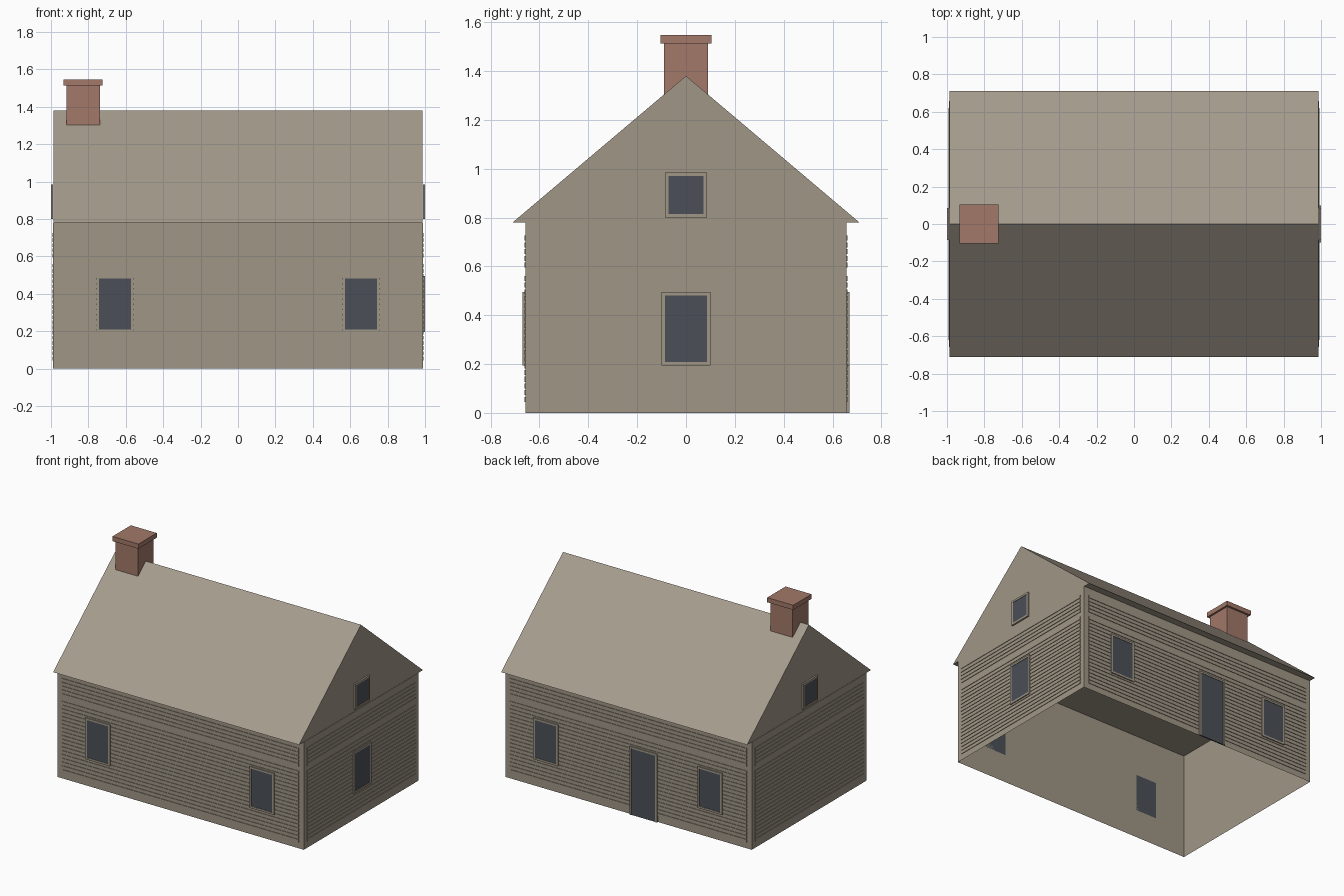
import bpy, bmesh
from math import pi
from mathutils import Matrix, Vector

cube = bpy.data.objects.get("Cube")
if cube:
    bpy.data.objects.remove(cube, do_unlink=True)


def material(name, rgb):
    m = bpy.data.materials.new(name)
    m.use_nodes = True
    m.diffuse_color = (*rgb, 1)
    m.node_tree.nodes["Principled BSDF"].inputs["Base Color"].default_value = (*rgb, 1)
    return m


timber = material("weathered timber", (0.35, 0.305, 0.24))
shingle = material("roof shingle", (0.38, 0.33, 0.27))
brick = material("chimney brick", (0.36, 0.19, 0.14))
glass = material("dark slate panes", (0.07, 0.08, 0.095))


def add_box(bm, lo, hi, turn=0):
    """Axis-aligned box between two corners, then turned about z."""
    lo, hi = Vector(lo), Vector(hi)
    mat = (Matrix.Rotation(turn, 4, 'Z') @ Matrix.Translation((lo + hi) / 2)
           @ Matrix.Diagonal((*(hi - lo), 1)))
    bmesh.ops.create_cube(bm, size=1, matrix=mat)


def finish(bm, name, *mats):
    mesh = bpy.data.meshes.new(name)
    bm.to_mesh(mesh)
    bm.free()
    for m in mats:
        mesh.materials.append(m)
    obj = bpy.data.objects.new(name, mesh)
    bpy.context.collection.objects.link(obj)
    return obj


HX, HY, EAVE, RIDGE = 0.988, 0.657, 0.78, 1.38
ROOF_X, ROOF_Y = 0.986, 0.71

# Wall shell, open underneath
bm = bmesh.new()
add_box(bm, (-HX, -HY, 0), (HX, HY, EAVE))
bm.normal_update()
bmesh.ops.delete(bm, geom=[f for f in bm.faces if f.normal.z < -0.5], context='FACES')
finish(bm, "house_walls", timber)

# Roof prism with timber gable ends
bm = bmesh.new()
section = [(-ROOF_Y, EAVE), (ROOF_Y, EAVE), (0, RIDGE)]
gable = bm.faces.new([bm.verts.new((-ROOF_X, y, z)) for y, z in section])
swept = bmesh.ops.extrude_face_region(bm, geom=[gable], use_keep_orig=True)
bmesh.ops.translate(bm, vec=(2 * ROOF_X, 0, 0),
                    verts=[v for v in swept["geom"] if isinstance(v, bmesh.types.BMVert)])
bmesh.ops.recalc_face_normals(bm, faces=bm.faces)
for f in bm.faces:
    f.material_index = 0 if f.normal.z > 0.1 else 1
finish(bm, "gable_roof", shingle, timber)

# Each wall: turn about z, distance from centre, half width of its siding
WALLS = {
    "front": (0, HY, 0.95),
    "right_end": (pi / 2, HX, 0.62),
    "back": (pi, HY, 0.95),
    "left_end": (-pi / 2, HX, 0.62),
}

# Horizontal siding boards, with one plain course left between the two bands
PITCH, GAP, FIRST, COURSES, PLAIN = 0.0275, 0.007, 0.045, 25, 19
for wall, (turn, dist, half) in WALLS.items():
    bm = bmesh.new()
    for i in range(COURSES):
        if i == PLAIN:
            continue
        z = FIRST + i * PITCH
        add_box(bm, (-half, -dist - 0.004, z), (half, -dist, z + PITCH - GAP), turn)
    finish(bm, wall + "_siding", timber)


def opening(name, wall, u0, u1, z0, z1, sill=True):
    """Framed pane on a wall; u runs to the right as seen from outside."""
    turn, dist, _ = WALLS[wall]
    rim, out = 0.014, -dist - 0.012
    base = z0 + rim if sill else z0
    bm = bmesh.new()
    for a, b in ((u0, u0 + rim), (u1 - rim, u1)):
        add_box(bm, (a, out, z0), (b, -dist, z1), turn)
    add_box(bm, (u0 + rim, out, z1 - rim), (u1 - rim, -dist, z1), turn)
    if sill:
        add_box(bm, (u0 + rim, out, z0), (u1 - rim, -dist, base), turn)
    finish(bm, name + "_frame", timber)
    bm = bmesh.new()
    add_box(bm, (u0 + rim, -dist - 0.009, base), (u1 - rim, -dist, z1 - rim), turn)
    finish(bm, name + "_pane", glass)


# Windows and door
for wall in ("front", "back"):
    for side, x in (("a", -0.658), ("b", 0.658)):
        opening(f"{wall}_window_{side}", wall, x - 0.099, x + 0.099, 0.195, 0.495)
opening("right_end_window", "right_end", -0.1, 0.1, 0.195, 0.495)
for wall in ("right_end", "left_end"):
    opening(wall + "_attic_window", wall, -0.085, 0.085, 0.80, 0.985)
opening("back_door", "back", 0.015, 0.235, 0.0, 0.495, sill=False)

# Chimney stack and cap
bm = bmesh.new()
add_box(bm, (-0.918, -0.09, 1.25), (-0.739, 0.09, 1.515))
finish(bm, "chimney_stack", brick)
bm = bmesh.new()
add_box(bm, (-0.933, -0.105, 1.513), (-0.725, 0.105, 1.547))
finish(bm, "chimney_cap", brick)
